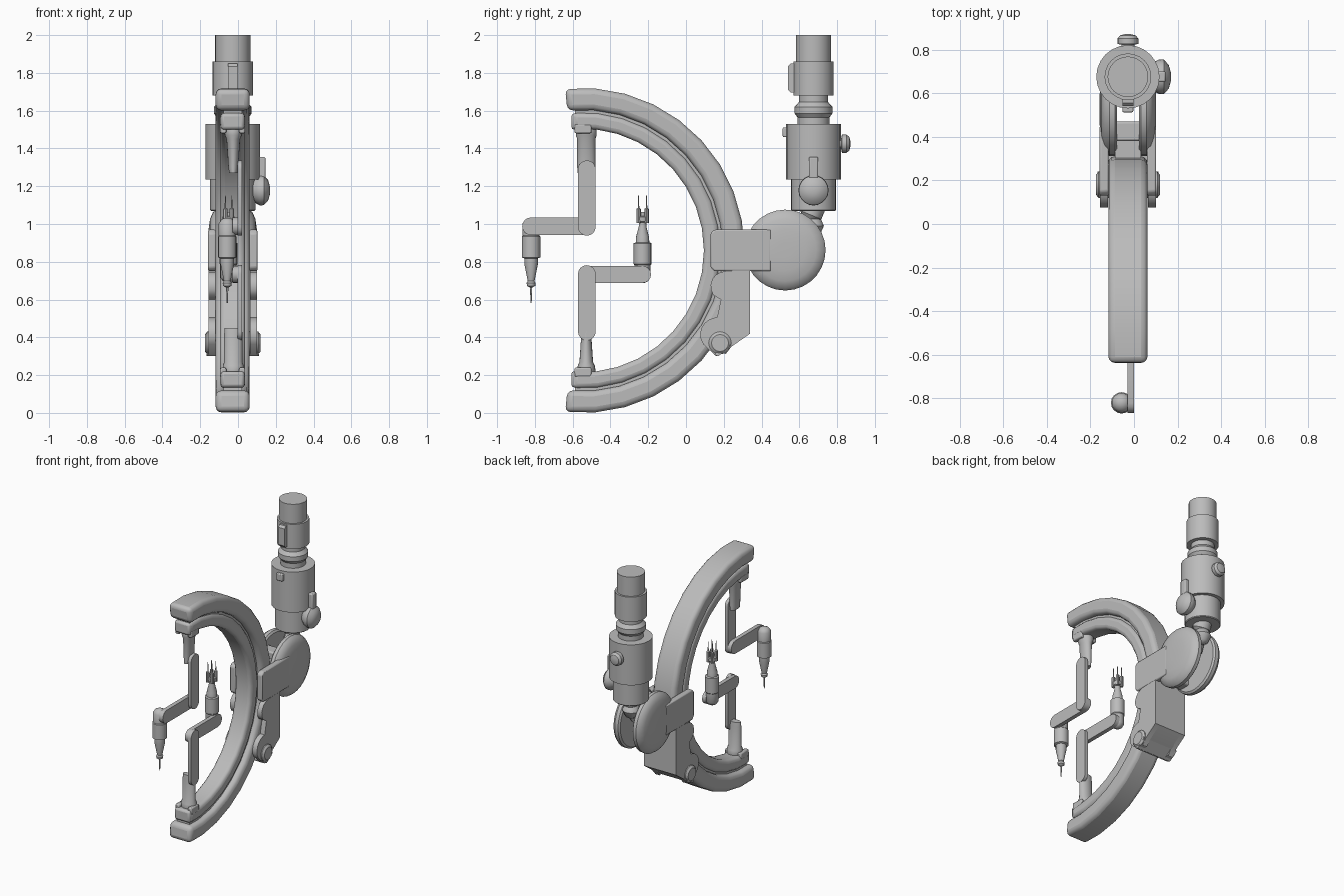
import bpy, bmesh, math
from mathutils import Matrix, Vector

cube = bpy.data.objects.get("Cube")
if cube:
    bpy.data.objects.remove(cube)

CX = -0.028          # mid plane of the machine
RING_Y, RING_Z = -0.55, 0.86
TOWER_Y = 0.675

grey = bpy.data.materials.new("mid grey")
grey.use_nodes = True
grey.diffuse_color = (0.5, 0.5, 0.5, 1)
grey.node_tree.nodes["Principled BSDF"].inputs["Base Color"].default_value = (0.5, 0.5, 0.5, 1)


def finish(name, bm, bevel=0, segments=2, angle=35):
    bmesh.ops.recalc_face_normals(bm, faces=bm.faces)
    mesh = bpy.data.meshes.new(name)
    bm.to_mesh(mesh)
    bm.free()
    obj = bpy.data.objects.new(name, mesh)
    bpy.context.collection.objects.link(obj)
    mesh.materials.append(grey)
    bpy.ops.object.select_all(action='DESELECT')
    obj.select_set(True)
    bpy.context.view_layer.objects.active = obj
    bpy.ops.object.shade_smooth_by_angle(angle=math.radians(angle))
    if bevel:
        mod = obj.modifiers.new("rounding", 'BEVEL')
        mod.width, mod.segments = bevel, segments
        mod.limit_method, mod.angle_limit = 'ANGLE', math.radians(40)
    return obj


def loft(bm, loops):
    """Skin a list of closed point loops and cap both ends."""
    rows = [[bm.verts.new(p) for p in loop] for loop in loops]
    n = len(rows[0])
    for a, b in zip(rows, rows[1:]):
        for i in range(n):
            j = (i + 1) % n
            bm.faces.new((a[i], a[j], b[j], b[i]))
    bm.faces.new(rows[0])
    bm.faces.new(rows[-1])


def lathe(name, profile, origin, axis=(0, 0, 1), sides=20):
    """Profile rows are (distance, radius) or (distance, radius, x radius)."""
    bm = bmesh.new()
    turn = Vector((0, 0, 1)).rotation_difference(Vector(axis)).to_matrix()
    loops = []
    for row in profile:
        rx = row[2] if len(row) > 2 else row[1]
        loops.append([Vector(origin) + turn @ Vector((
            rx * math.cos(math.tau * i / sides), row[1] * math.sin(math.tau * i / sides), row[0]))
            for i in range(sides)])
    loft(bm, loops)
    return finish(name, bm)


def slab(name, outline, x0, x1, bevel=0):
    """Extrude a (y, z) outline across x."""
    bm = bmesh.new()
    loft(bm, [[(x, y, z) for y, z in outline] for x in (x0, x1)])
    return finish(name, bm, bevel)


def box(name, x, y, z, bevel=0):
    return slab(name, [(y[0], z[0]), (y[1], z[0]), (y[1], z[1]), (y[0], z[1])], x[0], x[1], bevel)


def arc(cy, cz, r, start, end, steps=8):
    angles = [math.radians(start + (end - start) * i / steps) for i in range(steps + 1)]
    return [(cy + r * math.cos(a), cz + r * math.sin(a)) for a in angles]


def link(name, a, b, r, x0, x1):
    """Flat bar with round ends."""
    heading = math.degrees(math.atan2(b[1] - a[1], b[0] - a[0]))
    slab(name, arc(*a, r, heading + 90, heading + 270) + arc(*b, r, heading - 90, heading + 90), x0, x1)


def ring(name, r0, r1, half, span, bevel):
    """Half ring of rectangular section, open to the front."""
    bm = bmesh.new()
    loops = []
    steps = 18
    for i in range(steps + 1):
        a = math.radians(-span + 2 * span * i / steps)
        loops.append([(CX + s * half, RING_Y + r * math.cos(a), RING_Z + r * math.sin(a))
                      for s, r in ((-1, r0), (1, r0), (1, r1), (-1, r1))])
    loft(bm, loops)
    finish(name, bm, bevel, 3)


# Double half ring
ring("outer_ring", 0.745, 0.86, 0.09, 96, 0.03)
ring("inner_ring", 0.645, 0.732, 0.066, 94, 0.025)
ring("ring_web", 0.72, 0.76, 0.05, 93, 0)

# Shoulders of the two arms, mirrored about the ring centre height
for side, s in (("upper", 1), ("lower", -1)):
    def h(d):
        return RING_Z + s * d
    lathe(side + "_shoulder",
          [(0.41, 0.046, 0.022), (0.44, 0.048, 0.026), (0.59, 0.048, 0.036), (0.61, 0.055, 0.045),
           (0.64, 0.055, 0.05), (0.66, 0.045, 0.045), (0.72, 0.045, 0.045)],
          (-0.025, -0.528, RING_Z), (0, 0, s))
    zs = sorted((h(0.64), h(0.725)))
    box(side + "_mount", (CX - 0.062, CX + 0.062), (-0.607, -0.5), zs, 0.015)
    for x in (-0.05, 0.05):
        box(side + "_mount_lug", (CX + x - 0.016, CX + x + 0.016), (-0.59, -0.5),
            sorted((h(0.62), h(0.67))), 0.008)
    link(side + "_arm_link", (-0.525, h(0.43)), (-0.525, h(0.125)), 0.047, -0.002, 0.022)

# Upper forearm with needle tool, pointing down
link("upper_forearm", (-0.525, 0.988), (-0.82, 0.988), 0.047, -0.03, 0)
lathe("needle_tool",
      [(-0.045, 0.012), (-0.035, 0.032), (-0.015, 0.045), (0.05, 0.045), (0.055, 0.049), (0.165, 0.049),
       (0.17, 0.036), (0.2, 0.036), (0.29, 0.018), (0.3, 0.024), (0.315, 0.022), (0.325, 0.006),
       (0.405, 0.003)], (-0.057, -0.82, 0.988), (0, 0, -1), 16)

# Lower forearm with pronged gripper, pointing up
link("lower_forearm", (-0.525, 0.733), (-0.23, 0.733), 0.045, -0.03, 0)
lathe("gripper",
      [(-0.045, 0.012), (-0.035, 0.03), (-0.015, 0.043), (0.05, 0.043), (0.055, 0.047), (0.165, 0.047),
       (0.17, 0.036), (0.2, 0.034), (0.255, 0.02), (0.275, 0.02), (0.28, 0.03), (0.305, 0.032),
       (0.31, 0.018), (0.33, 0.018)], (-0.05, -0.23, 0.733), (0, 0, 1), 16)
for i in range(4):
    a = math.tau * (i + 0.5) / 4
    lathe("gripper_prong", [(0, 0.012), (0.075, 0.012), (0.08, 0.004), (0.145, 0.002)],
          (-0.05 + 0.024 * math.cos(a), -0.23 + 0.03 * math.sin(a), 1.005), sides=8)

# Ring carrier: domed discs, side arms and clamp cheeks on both sides
cheek = ([(0.34, 0.42), (0.34, 0.76)] + arc(0.21, 0.67, 0.08, 90, 215, 6) +
         [(0.185, 0.6), (0.165, 0.505)] + arc(0.165, 0.415, 0.09, 100, 215, 6) +
         [(0.16, 0.3), (0.19, 0.33), (0.21, 0.31), (0.24, 0.35)])
for side, s in (("left", 1), ("right", -1)):
    lathe(side + "_disc", [(0.05, 0.2), (0.06, 0.213), (0.085, 0.214), (0.105, 0.2), (0.12, 0.165),
                           (0.128, 0.11), (0.13, 0.04)], (CX, 0.525, 0.862), (s, 0, 0), 28)
    xs = sorted((CX + s * 0.088, CX + s * 0.13))
    slab(side + "_carrier_arm", [(0.13, 0.77), (0.15, 0.75), (0.45, 0.75), (0.45, 0.97), (0.15, 0.97),
                                 (0.13, 0.95)], *xs, 0.008)
    xs = sorted((CX + s * 0.092, CX + s * 0.128))
    slab(side + "_clamp_cheek", cheek, *xs)
    lathe(side + "_clamp_boss", [(0.09, 0.06), (0.135, 0.06), (0.147, 0.045)],
          (CX, 0.18, 0.37), (s, 0, 0), 16)
box("carrier_bridge", (CX - 0.11, CX + 0.11), (0.38, 0.47), (0.72, 1.0), 0.01)
slab("carrier_block", [(0.25, 0.77), (0.4, 0.77), (0.4, 0.95), (0.28, 0.95)], CX - 0.06, CX + 0.06)
slab("clamp_back", [(0.34, 0.42), (0.34, 0.76), (0.29, 0.76), (0.27, 0.6), (0.18, 0.42), (0.16, 0.3),
                    (0.2, 0.33), (0.24, 0.35)], CX - 0.125, CX + 0.125)
slab("clamp_foot", [(0.15, 0.31), (0.17, 0.3), (0.24, 0.35), (0.22, 0.38)], CX - 0.14, CX + 0.14)

# Swivel joint below the tower
lathe("swivel_neck", [(0, 0.045), (0.06, 0.045), (0.13, 0.035), (0.16, 0.06), (0.24, 0.06)],
      (CX, 0.6, 0.9), (0, 0.38, 0.92), 16)
lathe("swivel_ball", [(-0.06, 0.015), (-0.045, 0.04), (0, 0.06), (0.045, 0.04), (0.06, 0.015)],
      (CX, 0.67, 0.99), sides=16)

# Tower column
lathe("tower", [(1.07, 0.115), (1.075, 0.12), (1.235, 0.12), (1.235, 0.145), (1.53, 0.145), (1.53, 0.085),
                (1.565, 0.085), (1.585, 0.1), (1.62, 0.1), (1.645, 0.078), (1.68, 0.078), (1.68, 0.107),
                (1.86, 0.107), (1.86, 0.093), (2.0, 0.093)], (CX, TOWER_Y, 0), sides=24)
slab("tower_front_key", [(0.54, 1.71), (0.555, 1.695), (0.6, 1.695), (0.6, 1.85), (0.555, 1.85),
                         (0.54, 1.835)], CX - 0.025, CX + 0.025)
box("tower_front_catch", (CX - 0.025, CX + 0.025), (0.512, 0.56), (1.46, 1.512), 0.006)
lathe("tower_back_knob", [(0.13, 0.03), (0.148, 0.03), (0.15, 0.048), (0.175, 0.048), (0.19, 0.035),
                          (0.195, 0.015)], (CX, TOWER_Y, 1.425), (0, 1, 0), 16)
lathe("tower_side_knob", [(0.1, 0.05), (0.125, 0.07), (0.145, 0.08), (0.165, 0.078), (0.187, 0.055),
                          (0.197, 0.02)], (CX, TOWER_Y, 1.178), (1, 0, 0), 20)
box("tower_side_lever", (0.08, 0.145), (0.65, 0.7), (1.2, 1.355), 0.008)
